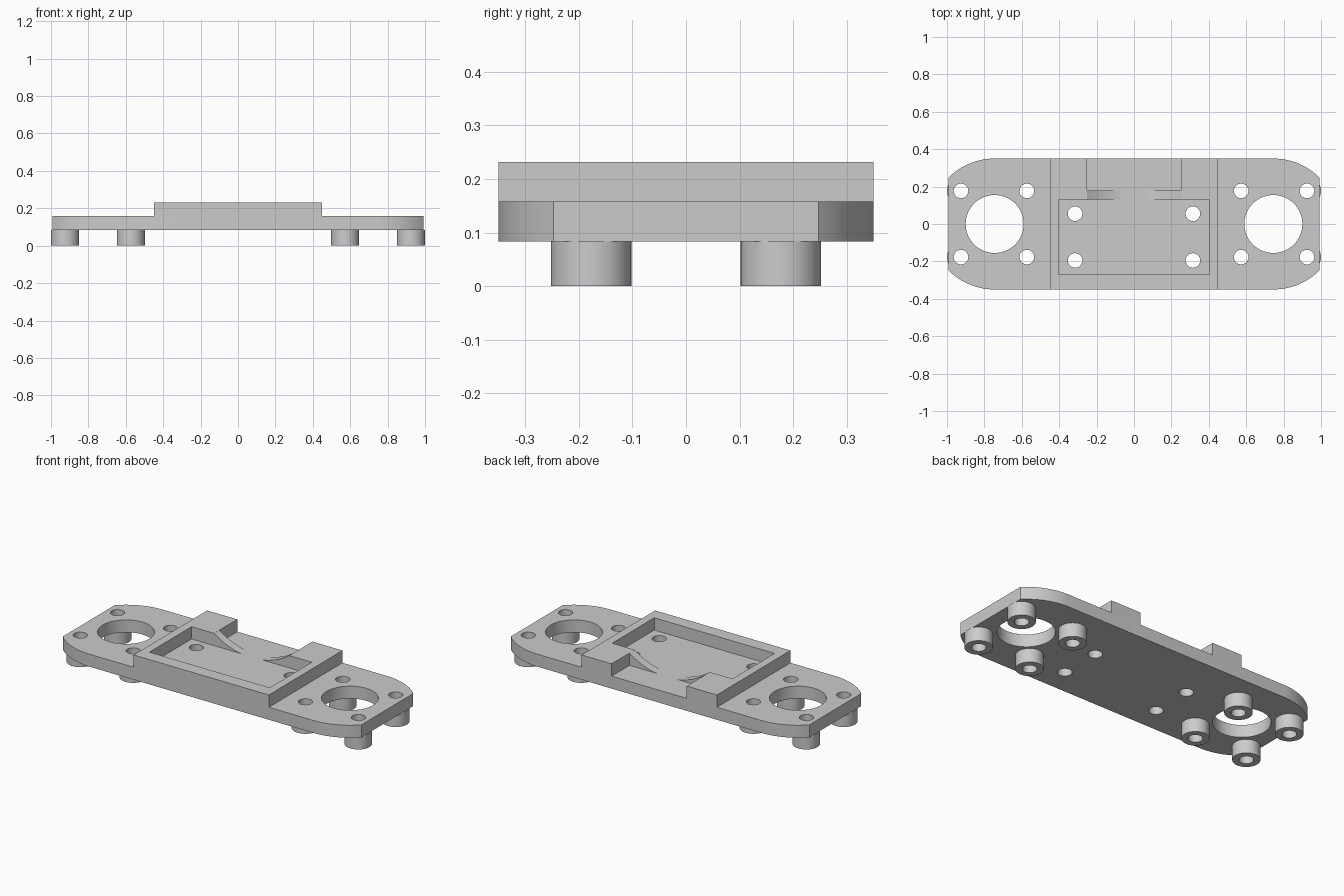
import bpy
import bmesh
from math import cos, sin, asin, pi, sqrt, radians
from mathutils import Matrix

cube = bpy.data.objects.get("Cube")
if cube:
    bpy.data.objects.remove(cube, do_unlink=True)

GREY = (0.6, 0.6, 0.6, 1.0)
mat = bpy.data.materials.new("plain grey")
mat.use_nodes = True
mat.diffuse_color = GREY
mat.node_tree.nodes["Principled BSDF"].inputs["Base Color"].default_value = GREY

PLATE_Z, DECK_Z, TOP_Z = 0.083, 0.158, 0.232
HALF_W = 0.35
END_X = 0.745      # centre of each large opening
BOSS_X = (0.573, 0.925)
BOSS_Y = 0.177
HOLE_R = 0.039


def circle(x, y, r, n=48):
    return [(x + r * cos(2 * pi * i / n), y + r * sin(2 * pi * i / n)) for i in range(n)]


def extrude(name, loops, z0, z1, matrix=Matrix()):
    """Extrude an outline (first loop) with holes (other loops) from z0 to z1."""
    curve = bpy.data.curves.new(name, "CURVE")
    curve.dimensions = "2D"
    curve.fill_mode = "BOTH"
    curve.extrude = (z1 - z0) / 2
    for loop in loops:
        spline = curve.splines.new("POLY")
        spline.points.add(len(loop) - 1)
        for point, (x, y) in zip(spline.points, loop):
            point.co = (x, y, 0, 1)
        spline.use_cyclic_u = True
    temp = bpy.data.objects.new(name, curve)
    bpy.context.collection.objects.link(temp)
    bpy.context.view_layer.update()
    mesh = bpy.data.meshes.new_from_object(
        temp.evaluated_get(bpy.context.evaluated_depsgraph_get()))
    bpy.data.objects.remove(temp, do_unlink=True)
    bpy.data.curves.remove(curve)

    bm = bmesh.new()
    bm.from_mesh(mesh)
    bmesh.ops.remove_doubles(bm, verts=bm.verts, dist=0.0002)
    bmesh.ops.translate(bm, verts=bm.verts, vec=(0, 0, (z0 + z1) / 2))
    bmesh.ops.transform(bm, matrix=matrix, verts=bm.verts)
    bmesh.ops.recalc_face_normals(bm, faces=bm.faces)
    bm.to_mesh(mesh)
    bm.free()
    mesh.name = name
    mesh.materials.clear()
    mesh.materials.append(mat)
    mesh.shade_smooth()
    mesh.set_sharp_from_angle(angle=radians(30))
    obj = bpy.data.objects.new(name, mesh)
    bpy.context.collection.objects.link(obj)
    return obj


# Base plate: rounded shoulders with blunt ends, and all through holes
blunt = asin(0.247 / HALF_W)
steps = 16
arc = [blunt + (pi / 2 - blunt) * i / steps for i in range(steps + 1)]
quarter = [(END_X + HALF_W * cos(a), HALF_W * sin(a)) for a in arc]
right_half = [(x, -y) for x, y in reversed(quarter)] + quarter
outline = right_half + [(-x, -y) for x, y in right_half]
loops = [outline]
for sx in (-1, 1):
    loops.append(circle(sx * END_X, 0, 0.155, 64))
    for y in (0.055, -0.195):
        loops.append(circle(sx * 0.315, y, HOLE_R))
    for x in BOSS_X:
        for sy in (-1, 1):
            loops.append(circle(sx * x, sy * BOSS_Y, HOLE_R))
extrude("base_plate", loops, PLATE_Z, DECK_Z)

# Hollow standoffs under the plate
for sx, side in ((-1, "right"), (1, "left")):
    for x, place in zip(BOSS_X, ("inner", "outer")):
        for sy, end in ((-1, "front"), (1, "back")):
            c = (sx * x, sy * BOSS_Y)
            extrude(f"standoff_{side}_{place}_{end}",
                    [circle(*c, 0.075), circle(*c, HOLE_R)], 0, PLATE_Z)

# Raised rim around the pocket, open at the back
half = [(0.40, -0.27), (0.40, 0.13), (0.25, 0.13), (0.25, HALF_W),
        (0.45, HALF_W), (0.45, -HALF_W)]
extrude("pocket_rim", [half + [(-x, y) for x, y in reversed(half)]], DECK_Z, TOP_Z)

# Scooped wall pieces on both sides of the back opening
ARC_Z, ARC_R = 0.584, 0.432
xs = [0.07 + 0.18 * i / 14 for i in range(15)]
scoop = [(x, ARC_Z - sqrt(ARC_R ** 2 - x * x)) for x in xs] + [(0.25, DECK_Z)]
upright = Matrix.Rotation(pi / 2, 4, "X")
for sx, side in ((-1, "right"), (1, "left")):
    extrude(f"scooped_wall_{side}", [[(sx * x, z) for x, z in scoop]],
            -0.18, -0.13, upright)
